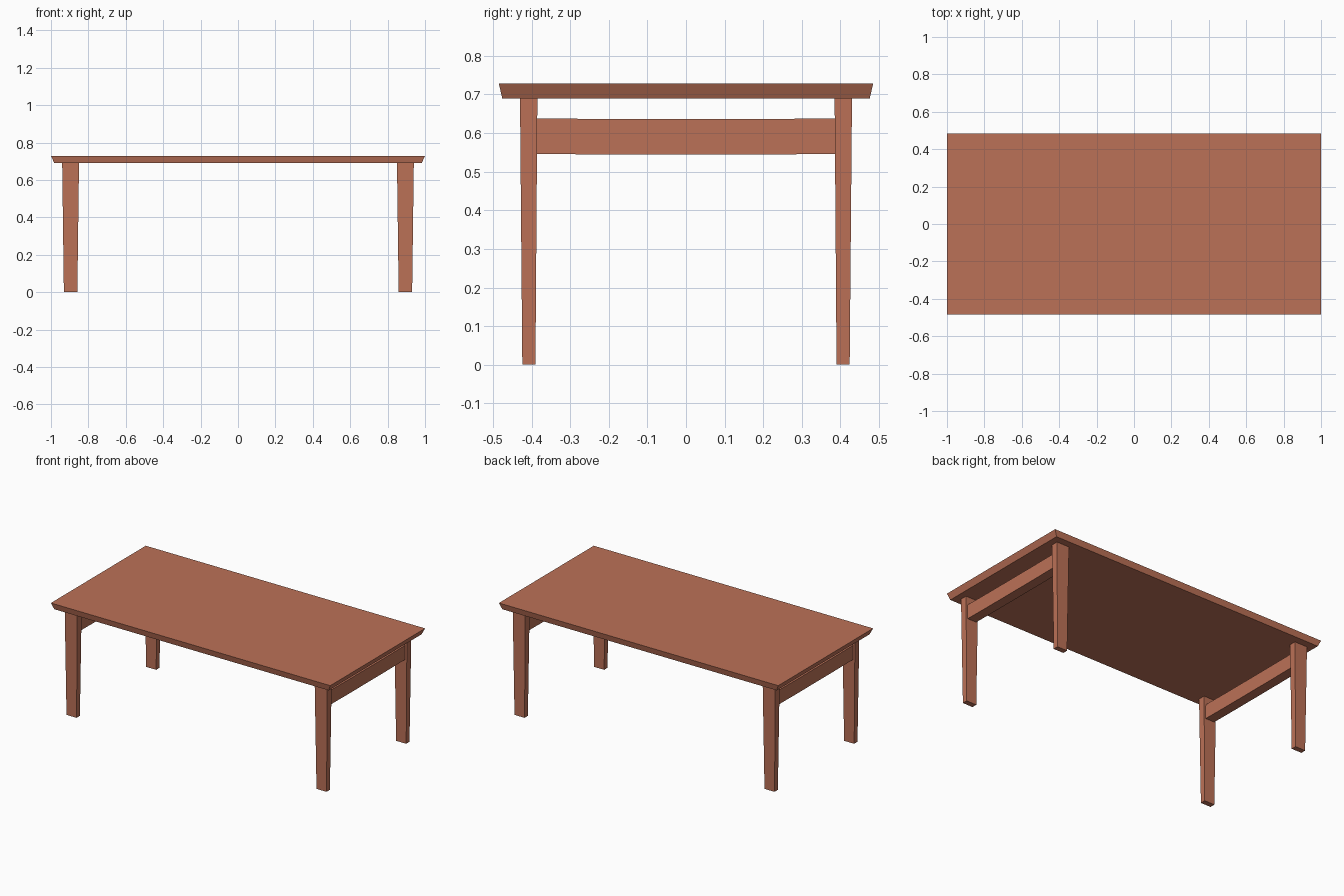
import bpy

if "Cube" in bpy.data.objects:
    bpy.data.objects.remove(bpy.data.objects["Cube"])

wood = bpy.data.materials.new("reddish_wood")
wood.diffuse_color = (0.50, 0.165, 0.095, 1)
wood.use_nodes = True
wood.node_tree.nodes["Principled BSDF"].inputs["Base Color"].default_value = wood.diffuse_color


def loft(name, sections):
    """Solid skinned through a list of four-cornered cross-sections."""
    verts = [p for s in sections for p in s]
    n = len(sections)
    faces = [(3, 2, 1, 0), tuple(range(4 * n - 4, 4 * n))]
    for k in range(n - 1):
        a = 4 * k
        for i in range(4):
            j = (i + 1) % 4
            faces.append((a + i, a + j, a + 4 + j, a + 4 + i))
    mesh = bpy.data.meshes.new(name)
    mesh.from_pydata(verts, [], faces)
    mesh.materials.append(wood)
    obj = bpy.data.objects.new(name, mesh)
    bpy.context.collection.objects.link(obj)
    return obj


def rect(x0, x1, y0, y1, z):
    return [(x0, y0, z), (x1, y0, z), (x1, y1, z), (x0, y1, z)]


def mirror(obj, x, y):
    m = obj.modifiers.new("mirror", 'MIRROR')
    m.use_axis = (x, y, False)
    m.use_mirror_merge = False


# Table top with undercut edges
loft("table_top", [rect(-0.982, 0.982, -0.476, 0.476, 0.69),
                   rect(-1.0, 1.0, -0.485, 0.485, 0.729)])

# Four tapered legs
legs = loft("legs", [rect(0.859, 0.931, 0.390, 0.424, 0.0),
                     rect(0.850, 0.940, 0.385, 0.430, 0.69)])
mirror(legs, True, True)

# End rails joining each pair of legs, with a very slight sag
rail_sections = []
for y, dz in ((0.39, 0.0), (0.2, -0.0015), (-0.2, -0.0015), (-0.39, 0.0)):
    rail_sections.append([(0.863, y, 0.546 + dz), (0.927, y, 0.546 + dz),
                          (0.927, y, 0.638 + dz), (0.863, y, 0.638 + dz)])
rails = loft("end_rails", rail_sections)
mirror(rails, True, False)
